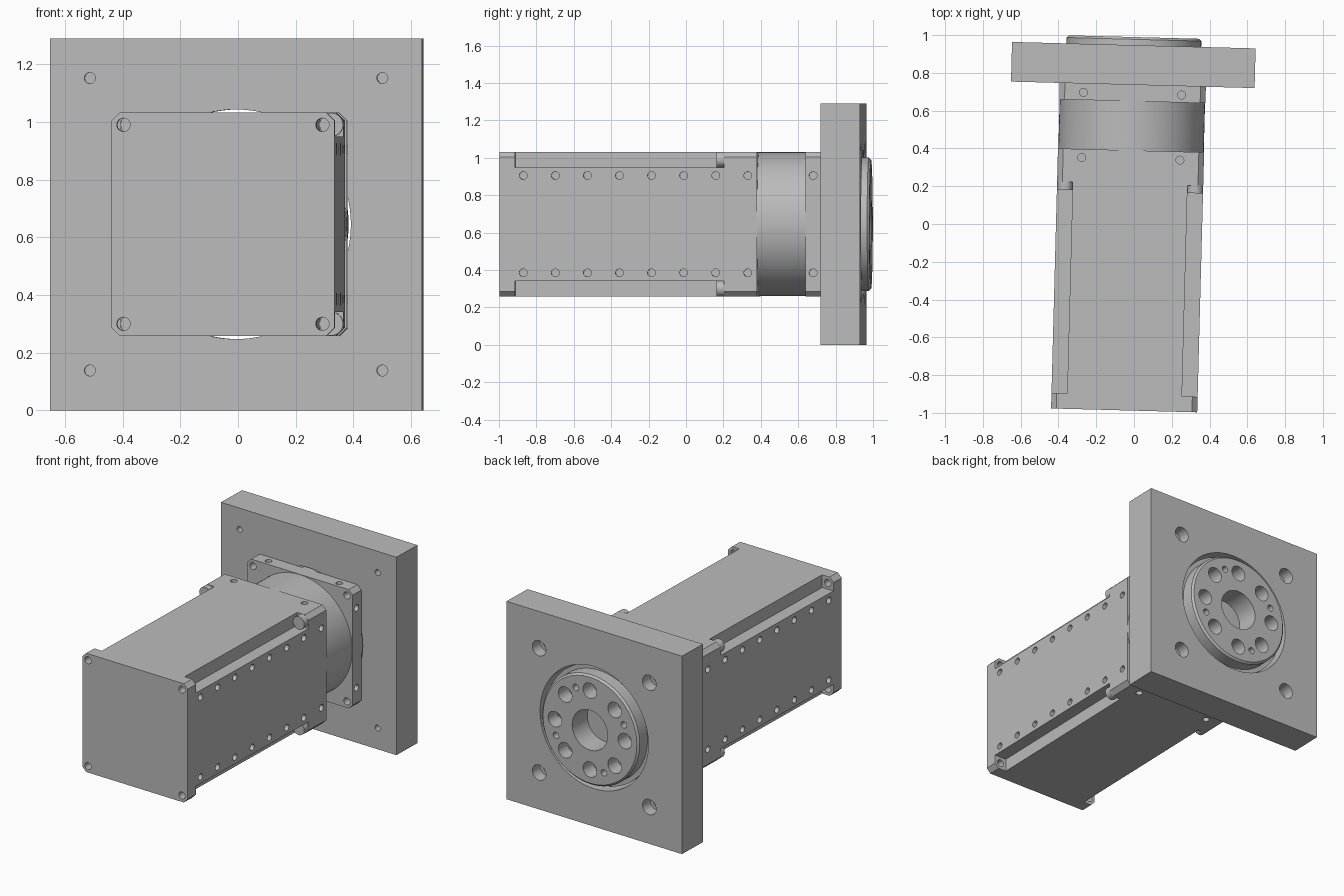
import bpy, bmesh, math
from mathutils import Matrix, Vector

if "Cube" in bpy.data.objects:
    bpy.data.objects.remove(bpy.data.objects["Cube"], do_unlink=True)

steel = bpy.data.materials.new("plain_grey")
steel.use_nodes = True
GREY = (0.5, 0.5, 0.5, 1)
steel.diffuse_color = GREY
steel.node_tree.nodes["Principled BSDF"].inputs["Base Color"].default_value = GREY

# Everything is built around the y axis, then placed with one slight turn
PLACE = Matrix.Translation((-0.026, 0, 0.645)) @ Matrix.Rotation(math.radians(-1.52), 4, 'Z')
HALF = 0.387    # half width of housing and flange
BOLT = 0.345    # corner bolt offset
SIGNS = [(sx, sz) for sx in (-1, 1) for sz in (-1, 1)]


def make(name, bm):
    bmesh.ops.recalc_face_normals(bm, faces=bm.faces)
    mesh = bpy.data.meshes.new(name)
    bm.to_mesh(mesh)
    bm.free()
    obj = bpy.data.objects.new(name, mesh)
    mesh.materials.append(steel)
    bpy.context.collection.objects.link(obj)
    return obj


def box(bm, x0, x1, y0, y1, z0, z1):
    size = Matrix.Diagonal((x1 - x0, y1 - y0, z1 - z0, 1))
    mid = Matrix.Translation(((x0 + x1) / 2, (y0 + y1) / 2, (z0 + z1) / 2))
    return bmesh.ops.create_cube(bm, size=1, matrix=mid @ size)["verts"]


def rod(bm, start, end, r, r2=None, seg=24):
    a, b = Vector(start), Vector(end)
    turn = (b - a).to_track_quat('Z', 'Y').to_matrix().to_4x4()
    bmesh.ops.create_cone(bm, cap_ends=True, segments=seg, radius1=r,
                          radius2=r if r2 is None else r2, depth=(b - a).length,
                          matrix=Matrix.Translation((a + b) / 2) @ turn)


def chamfered_block(name, y0, y1, chamfer=0.028):
    bm = bmesh.new()
    box(bm, -HALF, HALF, y0, y1, -HALF, HALF)
    edges = [e for e in bm.edges if abs(e.verts[0].co.y - e.verts[1].co.y) > 0.01]
    bmesh.ops.bevel(bm, geom=edges, offset=chamfer, segments=1, affect='EDGES')
    return make(name, bm)


def cut(obj, bm):
    cutter = make("cutter", bm)
    cutter.hide_render = True
    mod = obj.modifiers.new("cut", 'BOOLEAN')
    mod.operation, mod.solver, mod.object = 'DIFFERENCE', 'EXACT', cutter
    bpy.context.view_layer.objects.active = obj
    bpy.ops.object.modifier_apply(modifier=mod.name)
    bpy.data.objects.remove(cutter, do_unlink=True)


def side_holes(bm, ys, top=False):
    # Threaded blind holes on two opposite faces
    for y in ys:
        for s, t in SIGNS:
            ends = [(s * d, y, t * 0.26) for d in (HALF - 0.03, HALF + 0.02)]
            if top:
                ends = [(p[2], p[1], p[0]) for p in ends]
            rod(bm, ends[0], ends[1], 0.021, seg=16)


parts = []

# Motor housing: chamfered block with corner channels
housing = chamfered_block("motor_housing", -0.987, 0.39)
bm = bmesh.new()
for sx, sz in SIGNS:
    xs, zs = sorted((sx * 0.304, sx * 0.5)), sorted((sz * 0.304, sz * 0.5))
    box(bm, *xs, -0.905, 0.213, *zs)
cut(housing, bm)
bm = bmesh.new()
for sx, sz in SIGNS:
    rod(bm, (sx * BOLT, -1.02, sz * BOLT), (sx * BOLT, -0.88, sz * BOLT), 0.023)
side_holes(bm, [-0.86 + 0.1715 * i for i in range(8)])
side_holes(bm, [0.345], top=True)
cut(housing, bm)
parts.append(housing)

# Bolt heads at the back end of each channel
bm = bmesh.new()
for sx, sz in SIGNS:
    rod(bm, (sx * BOLT, 0.172, sz * BOLT), (sx * BOLT, 0.22, sz * BOLT), 0.041)
parts.append(make("channel_bolts", bm))

# Round gearbox body
bm = bmesh.new()
rod(bm, (0, 0.38, 0), (0, 0.66, 0), 0.385, seg=96)
parts.append(make("gearbox_body", bm))

# Square flange
flange = chamfered_block("gearbox_flange", 0.65, 0.737)
bm = bmesh.new()
for sx, sz in SIGNS:
    rod(bm, (sx * BOLT, 0.6, sz * BOLT), (sx * BOLT, 0.8, sz * BOLT), 0.023)
side_holes(bm, [0.69])
side_holes(bm, [0.69], top=True)
cut(flange, bm)
parts.append(flange)

# Mounting plate with bore, front holes and stepped back holes
bm = bmesh.new()
box(bm, -0.645, 0.645, 0.737, 0.947, -0.645, 0.645)
plate = make("mounting_plate", bm)
bm = bmesh.new()
rod(bm, (0, 0.7, 0), (0, 1.0, 0), 0.398, seg=96)
for sx, sz in SIGNS:
    rod(bm, (sx * 0.507, 0.7, sz * 0.507), (sx * 0.507, 0.8, sz * 0.507), 0.019)
    rod(bm, (sx * 0.405, 0.87, sz * 0.405), (sx * 0.405, 1.0, sz * 0.405), 0.05)
cut(plate, bm)
bm = bmesh.new()
for sx, sz in SIGNS:
    rod(bm, (sx * 0.405, 0.77, sz * 0.405), (sx * 0.405, 0.9, sz * 0.405), 0.026)
cut(plate, bm)
parts.append(plate)

# Pilot that sits in the bore
bm = bmesh.new()
rod(bm, (0, 0.73, 0), (0, 0.9, 0), 0.386, seg=96)
pilot = make("bore_pilot", bm)
bm = bmesh.new()
rod(bm, (0, 0.8, 0), (0, 1.0, 0), 0.3, seg=64)
cut(pilot, bm)
parts.append(pilot)

# Output disc with centre bore and ring of holes
bm = bmesh.new()
rod(bm, (0, 0.79, 0), (0, 0.99, 0), 0.357, seg=96)
rim = [e for e in bm.edges if all(v.co.y > 0.98 for v in e.verts)]
bmesh.ops.bevel(bm, geom=rim, offset=0.012, segments=1, affect='EDGES')
disc = make("output_disc", bm)
bm = bmesh.new()
rod(bm, (0, 0.84, 0), (0, 1.05, 0), 0.13, seg=48)
for i in range(8):
    a = math.radians(45 * i)
    x, z = 0.257 * math.cos(a), 0.257 * math.sin(a)
    rod(bm, (x, 0.89, z), (x, 1.05, z), 0.05)
for i in range(4):
    a = math.radians(67.5 + 90 * i)
    x, z = 0.27 * math.cos(a), 0.27 * math.sin(a)
    rod(bm, (x, 0.93, z), (x, 1.05, z), 0.021, seg=16)
cut(disc, bm)
parts.append(disc)

# Smooth the round walls and place the parts
bpy.ops.object.select_all(action='DESELECT')
for obj in parts:
    obj.data.transform(PLACE)
    obj.select_set(True)
bpy.context.view_layer.objects.active = parts[0]
bpy.ops.object.shade_smooth_by_angle(angle=math.radians(30))
